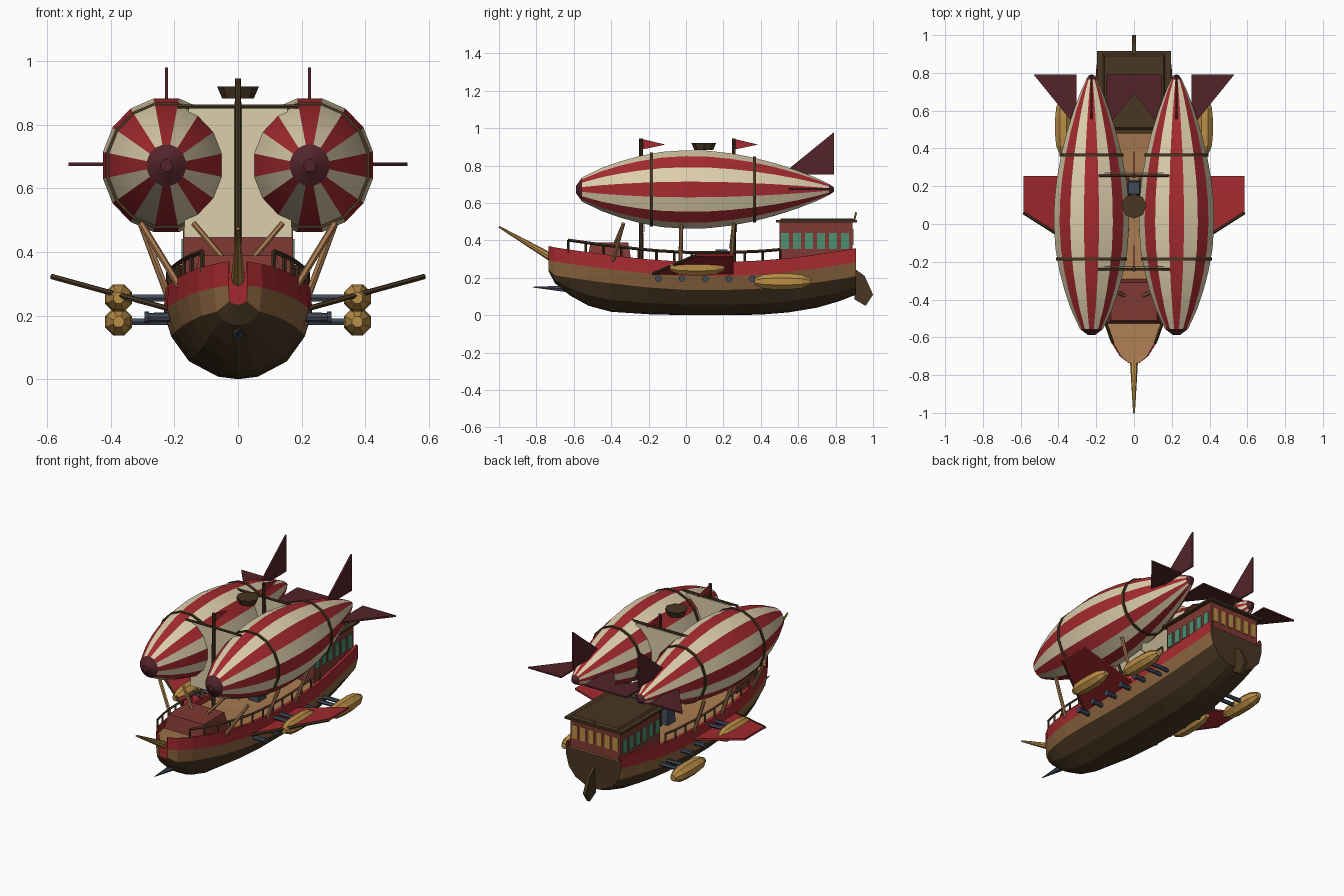
import bpy, math
from mathutils import Vector

if "Cube" in bpy.data.objects:
    bpy.data.objects.remove(bpy.data.objects["Cube"])


def lin(c):
    c /= 255
    return c / 12.92 if c <= 0.04045 else ((c + 0.055) / 1.055) ** 2.4


PALETTE = {"red": (165, 42, 47), "cream": (222, 207, 172), "maroon": (82, 36, 42),
           "dark_wood": (72, 54, 34), "deck_wood": (168, 122, 80), "hull_wood": (142, 102, 64),
           "gold": (186, 142, 70), "steel": (66, 75, 90), "green": (78, 142, 112),
           "brick": (128, 56, 50)}
MATS = {}
for key, rgb in PALETTE.items():
    MATS[key] = bpy.data.materials.new(key)
    MATS[key].diffuse_color = (*[lin(c) for c in rgb], 1)


def mesh(name, verts, faces, mats, idx=None, smooth=0):
    me = bpy.data.meshes.new(name)
    me.from_pydata([tuple(v) for v in verts], [], faces)
    for m in ([mats] if isinstance(mats, str) else mats):
        me.materials.append(MATS[m])
    if idx:
        me.polygons.foreach_set("material_index", idx)
    ob = bpy.data.objects.new(name, me)
    bpy.context.collection.objects.link(ob)
    bpy.ops.object.select_all(action='DESELECT')
    ob.select_set(True)
    bpy.context.view_layer.objects.active = ob
    bpy.ops.object.mode_set(mode='EDIT')
    bpy.ops.mesh.select_all(action='SELECT')
    bpy.ops.mesh.normals_make_consistent(inside=False)
    bpy.ops.object.mode_set(mode='OBJECT')
    if smooth:
        bpy.ops.object.shade_smooth_by_angle(angle=math.radians(smooth))
    return ob


def loft(name, rings, mats, rule=None, caps=(0, 0), smooth=0):
    """Skin closed rings; rule(ring, segment) picks the material."""
    n = len(rings[0])
    verts = [p for r in rings for p in r]
    faces, idx = [], []
    for i in range(len(rings) - 1):
        for j in range(n):
            k = (j + 1) % n
            faces.append((i * n + j, i * n + k, (i + 1) * n + k, (i + 1) * n + j))
            idx.append(rule(i, j) if rule else 0)
    faces += [tuple(range(n)), tuple(range(len(verts) - n, len(verts)))]
    return mesh(name, verts, faces, mats, idx + list(caps), smooth)


def lathe_y(name, cx, cz, profile, n, mats, rule=None, caps=(0, 0), sx=1, smooth=0):
    ang = [(j + 0.5) * math.tau / n for j in range(n)]
    rings = [[(cx + sx * r * math.cos(a), y, cz + r * math.sin(a)) for a in ang] for y, r in profile]
    return loft(name, rings, mats, rule, caps, smooth)


def rod(name, a, b, r1, mat, r2=None, n=6):
    a, b = Vector(a), Vector(b)
    q = (b - a).to_track_quat('Z', 'Y')
    r2 = r1 if r2 is None else r2
    ring = lambda c, r: [c + q @ Vector((r * math.cos(j * math.tau / n), r * math.sin(j * math.tau / n), 0)) for j in range(n)]
    return loft(name, [ring(a, r1), ring(b, r2)], mat)


def box(name, x, y, z, mat, top=1.0):
    """Box from ranges; top shrinks the upper face."""
    cx, cy = sum(x) / 2, sum(y) / 2
    def ring(h, s):
        return [(cx + s * (px - cx), cy + s * (py - cy), h) for px, py in
                ((x[0], y[0]), (x[1], y[0]), (x[1], y[1]), (x[0], y[1]))]
    return loft(name, [ring(z[0], 1), ring(z[1], top)], mat)


def plate(name, pts, offset, mat):
    """Flat outline thickened by an offset vector."""
    o = Vector(offset) / 2
    return loft(name, [[Vector(p) - o for p in pts], [Vector(p) + o for p in pts]], mat)


def interp(table, y, col):
    for a, b in zip(table, table[1:]):
        if y <= b[0]:
            t = (y - a[0]) / (b[0] - a[0])
            return a[col] + t * (b[col] - a[col])
    return table[-1][col]


# Hull stations: y, half width, sheer height, keel height
HULL = [(-0.735, 0.03, 0.37, 0.235), (-0.70, 0.075, 0.362, 0.17), (-0.62, 0.125, 0.35, 0.105),
        (-0.52, 0.16, 0.336, 0.05), (-0.40, 0.192, 0.32, 0.018), (-0.2, 0.222, 0.298, 0.005),
        (0.0, 0.232, 0.285, 0.0), (0.2, 0.233, 0.284, 0.0), (0.4, 0.23, 0.292, 0.003),
        (0.55, 0.222, 0.305, 0.015), (0.7, 0.21, 0.325, 0.04), (0.82, 0.2, 0.343, 0.075), (0.91, 0.19, 0.358, 0.11)]


def section(y, w, zt, zk):
    zl = max(zt - 0.15, zk + 0.01)
    half = [(w * 0.27, zk + 0.06 * (zl - zk)), (w * 0.66, zk + 0.42 * (zl - zk)), (w * 0.9, zl),
            (w, zt - 0.075), (w * 0.985, zt), (w * 0.9, zt), (w * 0.9, zt - 0.035)]
    return ([(0, y, zk)] + [(x, y, z) for x, z in half] + [(0, y, zt - 0.035)] +
            [(-x, y, z) for x, z in reversed(half)])


STRAKES = [0, 0, 0, 1, 2, 2, 2, 3]
loft("hull", [section(*s) for s in HULL], ["dark_wood", "hull_wood", "red", "deck_wood"],
     lambda i, j: STRAKES[min(j, 15 - j)], (2, 0))


def sheer(y, side, up, inset=0.94):
    return (side * inset * interp(HULL, y, 1), y, interp(HULL, y, 2) + up)


# Stem, bowsprit, ram and rudder
rod("bowsprit", (0, -0.68, 0.285), (0, -1.0, 0.473), 0.024, "gold", 0.005, 8)
rod("ram", (0, -0.62, 0.14), (0, -0.82, 0.15), 0.022, "steel", 0.002, 6)
plate("rudder", [(0, 0.9, 0.25), (0, 0.955, 0.21), (0, 1.0, 0.11), (0, 0.96, 0.05), (0, 0.9, 0.085)],
      (0.02, 0, 0), "dark_wood")

# Cabins
box("bow_deckhouse", (-0.145, 0.145), (-0.53, -0.29), (0.28, 0.388), "brick", 0.84)
box("stern_cabin", (-0.172, 0.172), (0.5, 0.89), (0.27, 0.5), "brick")
box("cabin_roof", (-0.195, 0.195), (0.48, 0.915), (0.495, 0.508), "dark_wood")
box("roof_cap", (-0.165, 0.165), (0.5, 0.9), (0.508, 0.518), "dark_wood", 0.95)
rod("stern_lantern", (0, 0.9, 0.51), (0, 0.91, 0.55), 0.006, "gold")
for i in range(6):
    y = 0.53 + i * 0.064
    for s in (-1, 1):
        x = 0.1735 * s
        box("side_window", (x - 0.004, x + 0.004), (y - 0.021, y + 0.021), (0.355, 0.44), "green")
    x = -0.14 + i * 0.056
    box("rear_window", (x - 0.018, x + 0.018), (0.887, 0.895), (0.375, 0.46), "gold")
box("deck_engine", (-0.035, 0.035), (0.15, 0.23), (0.24, 0.35), "steel", 0.8)

# Masts with yards, sails and pennants
for y in (-0.24, 0.255):
    rod("mast", (0, y, 0.24), (0, y, 0.945), 0.012, "dark_wood", 0.01, 8)
    rod("yard", (-0.19, y, 0.857), (0.19, y, 0.857), 0.007, "dark_wood")
    plate("sail", [(-0.17, y + 0.015, 0.445), (0.17, y + 0.015, 0.445), (0.155, y + 0.015, 0.855),
                   (-0.155, y + 0.015, 0.855)], (0, 0.006, 0), "cream")
    plate("pennant", [(0, y, 0.943), (0, y + 0.13, 0.912), (0, y, 0.885)], (0.006, 0, 0), "red")
rod("lookout_basket", (0, 0.095, 0.882), (0, 0.095, 0.92), 0.05, "dark_wood", 0.066, 8)

# Balloons
BAG = [(-0.588, 0.02), (-0.555, 0.066), (-0.45, 0.118), (-0.35, 0.154), (-0.25, 0.182), (-0.13, 0.205),
       (0.0, 0.214), (0.12, 0.211), (0.24, 0.197), (0.36, 0.174), (0.48, 0.142), (0.6, 0.102),
       (0.7, 0.062), (0.765, 0.03), (0.79, 0.012)]
FIN = [(0.08, 0.53), (0.105, 0.543), (0.307, 0.792), (0.08, 0.792)]
CX, CZ = 0.225, 0.672
for s in (-1, 1):
    cx = CX * s
    lathe_y("balloon", cx, CZ, BAG, 16, ["red", "cream", "maroon"],
            lambda i, j: 2 if i in (0, len(BAG) - 2) else (j + 1) % 2, (2, 2), 0.95, 14)
    for y in (-0.185, 0.365):
        r = interp(BAG, y, 1) + 0.006
        lathe_y("balloon_band", cx, CZ, [(y - 0.008, r), (y + 0.008, r)], 16, "dark_wood", sx=0.96)
    plate("top_fin", [(cx, y, CZ + r) for r, y in FIN], (0.01, 0, 0), "maroon")
    for d in (-1, 1):
        plate("side_fin", [(cx + d * r, y, CZ + 0.003 * d * s) for r, y in FIN], (0, 0, 0.01), "maroon")
    # Struts holding the balloon
    for ya, yb in ((-0.39, -0.335), (-0.03, -0.025), (0.24, 0.255)):
        rod("balloon_strut", sheer(ya, s, -0.03), (s * 0.305, yb, 0.49), 0.011, "deck_wood")
        rod("inner_strut", (s * 0.03, ya, 0.26 + 0.1), (s * 0.14, yb, 0.49), 0.009, "deck_wood")

# Railings, wings, pods and guns on each side
for s in (-1, 1):
    ys = [-0.63 + i * 0.0945 for i in range(13)]
    for a, b in zip(ys, ys[1:]):
        rod("rail", sheer(a, s, 0.05), sheer(b, s, 0.05), 0.008, "dark_wood", n=4)
    for y in ys:
        rod("rail_post", sheer(y, s, -0.02), sheer(y, s, 0.05), 0.007, "dark_wood", n=4)
    wz = lambda x: 0.222 + 0.275 * (x - 0.22)
    plate("wing", [(s * x, y, wz(x)) for x, y in ((0.2, 0.255), (0.2, -0.185), (0.585, 0.06), (0.585, 0.255))],
          (0, 0, 0.012), "red")
    rod("wing_edge", (s * 0.2, -0.185, wz(0.2)), (s * 0.585, 0.06, wz(0.585)), 0.009, "dark_wood")
    for y0, y1, z in ((-0.085, 0.205, 0.255), (0.365, 0.665, 0.18)):
        L = y1 - y0
        lathe_y("engine_pod", s * 0.375, z, [(y0, 0.018), (y0 + 0.16 * L, 0.04), (y0 + 0.35 * L, 0.046),
                (y0 + 0.65 * L, 0.046), (y0 + 0.84 * L, 0.04), (y1, 0.018)], 8, "gold")
        for t in (0.4, 0.6):
            rod("pod_arm", (s * 0.19, y0 + t * L, z), (s * 0.36, y0 + t * L, z), 0.012, "steel")
    for i in range(5):
        y = -0.147 + i * 0.1255
        rod("gun_barrel", (s * 0.2, y, 0.195), (s * 0.285, y, 0.195), 0.016, "steel", 0.013, 8)
        rod("gun_muzzle", (s * 0.28, y, 0.195), (s * 0.294, y, 0.195), 0.018, "steel", 0.018, 8)

for m in bpy.data.materials:
    if m.users and not m.is_grease_pencil:
        m.use_nodes = True
        m.node_tree.nodes["Principled BSDF"].inputs["Base Color"].default_value = m.diffuse_color
